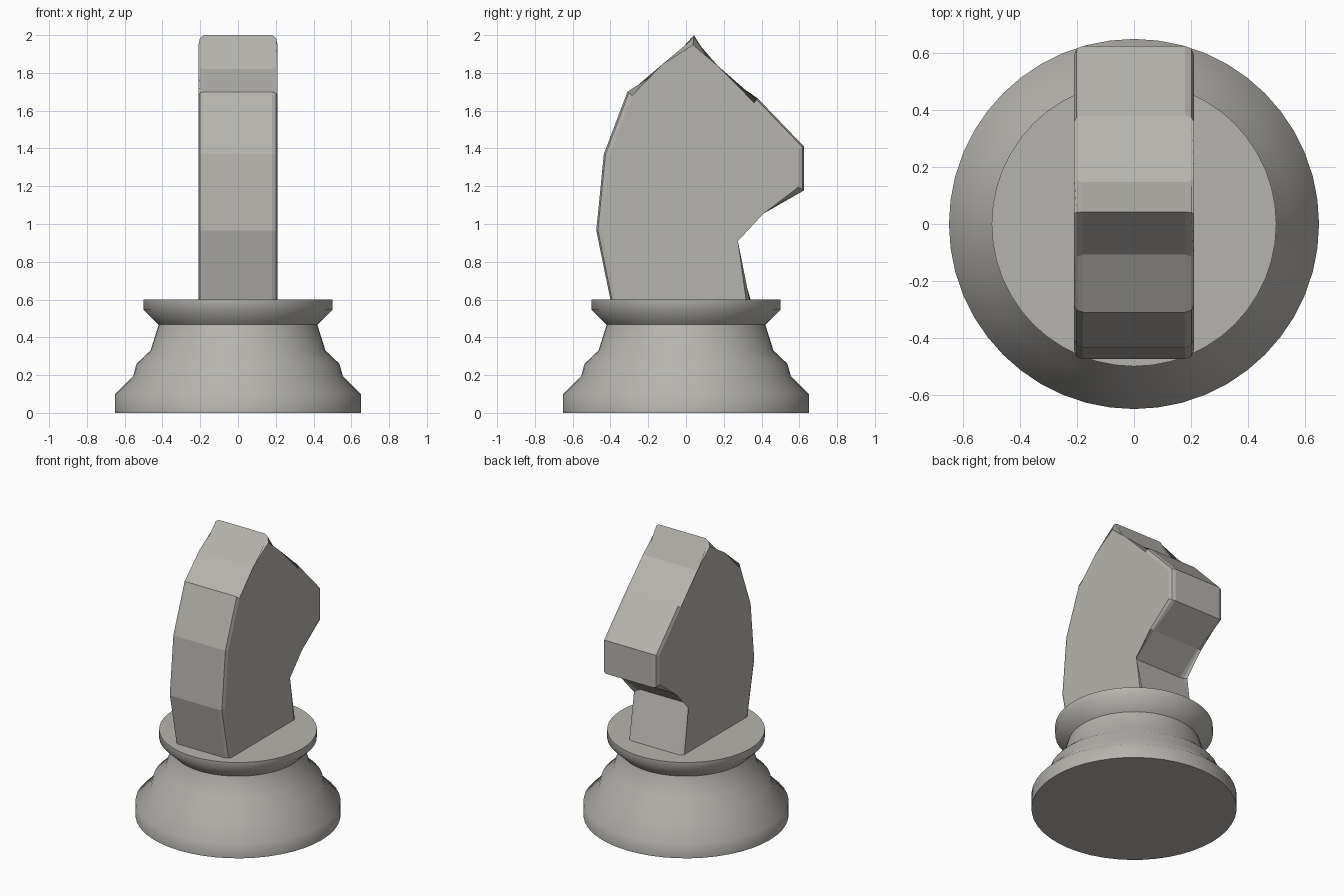
import bpy, bmesh, math
from mathutils import Matrix

if "Cube" in bpy.data.objects:
    bpy.data.objects.remove(bpy.data.objects["Cube"])

stone = bpy.data.materials.new("warm grey")
stone.diffuse_color = (0.47, 0.455, 0.425, 1)
stone.use_nodes = True
stone.node_tree.nodes["Principled BSDF"].inputs["Base Color"].default_value = stone.diffuse_color


def finish(bm, name, angle):
    bmesh.ops.recalc_face_normals(bm, faces=bm.faces)
    me = bpy.data.meshes.new(name)
    bm.to_mesh(me)
    bm.free()
    me.materials.append(stone)
    ob = bpy.data.objects.new(name, me)
    bpy.context.collection.objects.link(ob)
    bpy.ops.object.select_all(action='DESELECT')
    ob.select_set(True)
    bpy.context.view_layer.objects.active = ob
    bpy.ops.object.shade_smooth_by_angle(angle=math.radians(angle))
    return ob


# Turned base: (radius, height) profile swept around z
base_profile = [(0.65, 0), (0.65, 0.10), (0.555, 0.195), (0.537, 0.26),
                (0.463, 0.33), (0.42, 0.467), (0.50, 0.546), (0.50, 0.60)]
SIDES = 48
bm = bmesh.new()
rings = [[bm.verts.new((r * math.cos(2 * math.pi * i / SIDES),
                        r * math.sin(2 * math.pi * i / SIDES), z))
          for i in range(SIDES)] for r, z in base_profile]
for a, b in zip(rings, rings[1:]):
    for i in range(SIDES):
        j = (i + 1) % SIDES
        bm.faces.new((a[i], a[j], b[j], b[i]))
bm.faces.new(rings[0])
bm.faces.new(rings[-1])
finish(bm, "turned_base", 55)

# Horse head: (y, z) outline extruded across x, its side rims bevelled
head_outline = [(-0.40, 0.60), (-0.475, 0.966), (-0.435, 1.37), (-0.31, 1.70),
                (-0.108, 1.82), (0.042, 2.0), (0.147, 1.815), (0.38, 1.665),
                (0.625, 1.41), (0.625, 1.178), (0.41, 1.055), (0.24, 0.92),
                (0.34, 0.60)]
# continue the neck a little into the base
head_outline = [(-0.39, 0.55)] + head_outline[1:-1] + [(0.356, 0.55)]
HALF = 0.21
bm = bmesh.new()
left, right = [[bm.verts.new((x, y, z)) for y, z in head_outline]
               for x in (-HALF, HALF)]
bm.faces.new(left)
bm.faces.new(right)
n = len(head_outline)
for i in range(n):
    j = (i + 1) % n
    bm.faces.new((left[i], left[j], right[j], right[i]))
rims = [e for e in bm.edges
        if abs(e.verts[0].co.x - e.verts[1].co.x) < 1e-6
        and max(v.co.z for v in e.verts) > 0.56]
bmesh.ops.bevel(bm, geom=rims, offset=0.03, segments=2, profile=0.5,
                affect='EDGES')
finish(bm, "horse_head", 1)
